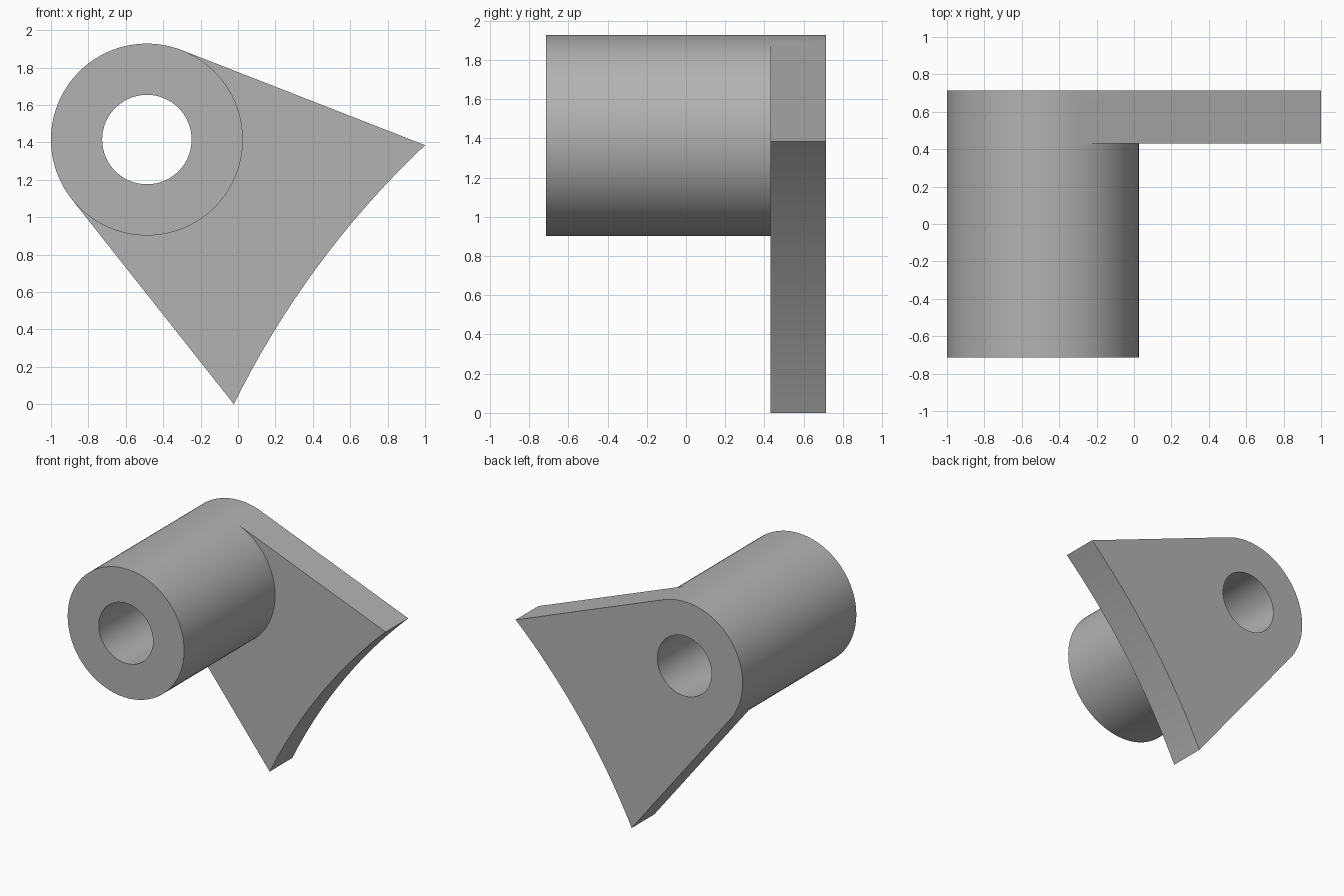
import bpy, bmesh
from math import atan2, acos, cos, sin, pi, hypot, asin
from mathutils import Vector

if "Cube" in bpy.data.objects:
    bpy.data.objects.remove(bpy.data.objects["Cube"], do_unlink=True)

# Main dimensions (profile in x, z)
CENTRE = Vector((-0.487, 1.415))
OUTER, BORE = 0.513, 0.239
TIP_HIGH, TIP_LOW = Vector((1.0, 1.385)), Vector((-0.022, 0.0))
FRONT, PLATE, BACK = -0.715, 0.43, 0.715
SAGITTA = 0.077
NEAR, FAR, CURVE = 56, 56, 32


def tangent_angle(tip, side):
    d = tip - CENTRE
    return atan2(d.y, d.x) + side * acos(OUTER / d.length)


def on_circle(radius, a):
    return CENTRE + radius * Vector((cos(a), sin(a)))


def concave_edge(a, b, sagitta, n):
    """Points on a shallow arc from a to b, bowed towards the sleeve."""
    chord = b - a
    half = chord.length / 2
    r = (half ** 2 + sagitta ** 2) / (2 * sagitta)
    along = chord.normalized()
    inward = Vector((along.y, -along.x))
    if inward.dot(CENTRE - a) < 0:
        inward = -inward
    pivot = (a + b) / 2 - inward * (r - sagitta)
    sweep = asin(half / r)
    angles = [sweep * (2 * i / n - 1) for i in range(n + 1)]
    return [pivot + r * (cos(t) * inward + sin(t) * along) for t in angles]


# The near arc faces the plate tips, the far arc is the plate's round end
low, high = tangent_angle(TIP_LOW, -1), tangent_angle(TIP_HIGH, 1)
angles = [low + (high - low) * i / NEAR for i in range(NEAR)]
angles += [high + (low + 2 * pi - high) * i / FAR for i in range(FAR)]
count = len(angles)

bm = bmesh.new()


def ring(points, y):
    return [bm.verts.new((p.x, y, p.y)) for p in points]


def strip(a, b, indices):
    n = len(a)
    for i in indices:
        j = (i + 1) % n
        bm.faces.new((a[i], a[j], b[j], b[i]))


outer_pts = [on_circle(OUTER, a) for a in angles]
bore_pts = [on_circle(BORE, a) for a in angles]
outer_front, outer_mid, outer_back = (ring(outer_pts, y) for y in (FRONT, PLATE, BACK))
bore_front, bore_back = (ring(bore_pts, y) for y in (FRONT, BACK))

# Sleeve: wall, bore and annular ends
strip(outer_front, outer_mid, range(count))
strip(outer_mid, outer_back, range(NEAR, count))
strip(bore_front, bore_back, range(count))
strip(outer_front, bore_front, range(count))
strip(outer_back, bore_back, range(count))

# Plate: tangent sides and concave edge, joined to the sleeve
edge_pts = concave_edge(TIP_HIGH, TIP_LOW, SAGITTA, CURVE)
web_front = outer_mid[:NEAR + 1] + ring(edge_pts, PLATE)
web_back = outer_back[:NEAR + 1] + ring(edge_pts, BACK)
bm.faces.new(web_front)
bm.faces.new(web_back)
strip(web_front, web_back, range(NEAR, len(web_front)))

bmesh.ops.recalc_face_normals(bm, faces=bm.faces)
mesh = bpy.data.meshes.new("sleeve_bracket")
bm.to_mesh(mesh)
bm.free()
bracket = bpy.data.objects.new("sleeve_bracket", mesh)
bpy.context.collection.objects.link(bracket)

# Plain grey material
grey = bpy.data.materials.new("grey")
grey.use_nodes = True
colour = (0.45, 0.45, 0.45, 1)
grey.diffuse_color = colour
grey.node_tree.nodes["Principled BSDF"].inputs["Base Color"].default_value = colour
mesh.materials.append(grey)

# Smooth round walls, keep rims sharp
bpy.ops.object.select_all(action="DESELECT")
bracket.select_set(True)
bpy.context.view_layer.objects.active = bracket
bpy.ops.object.shade_smooth_by_angle()
